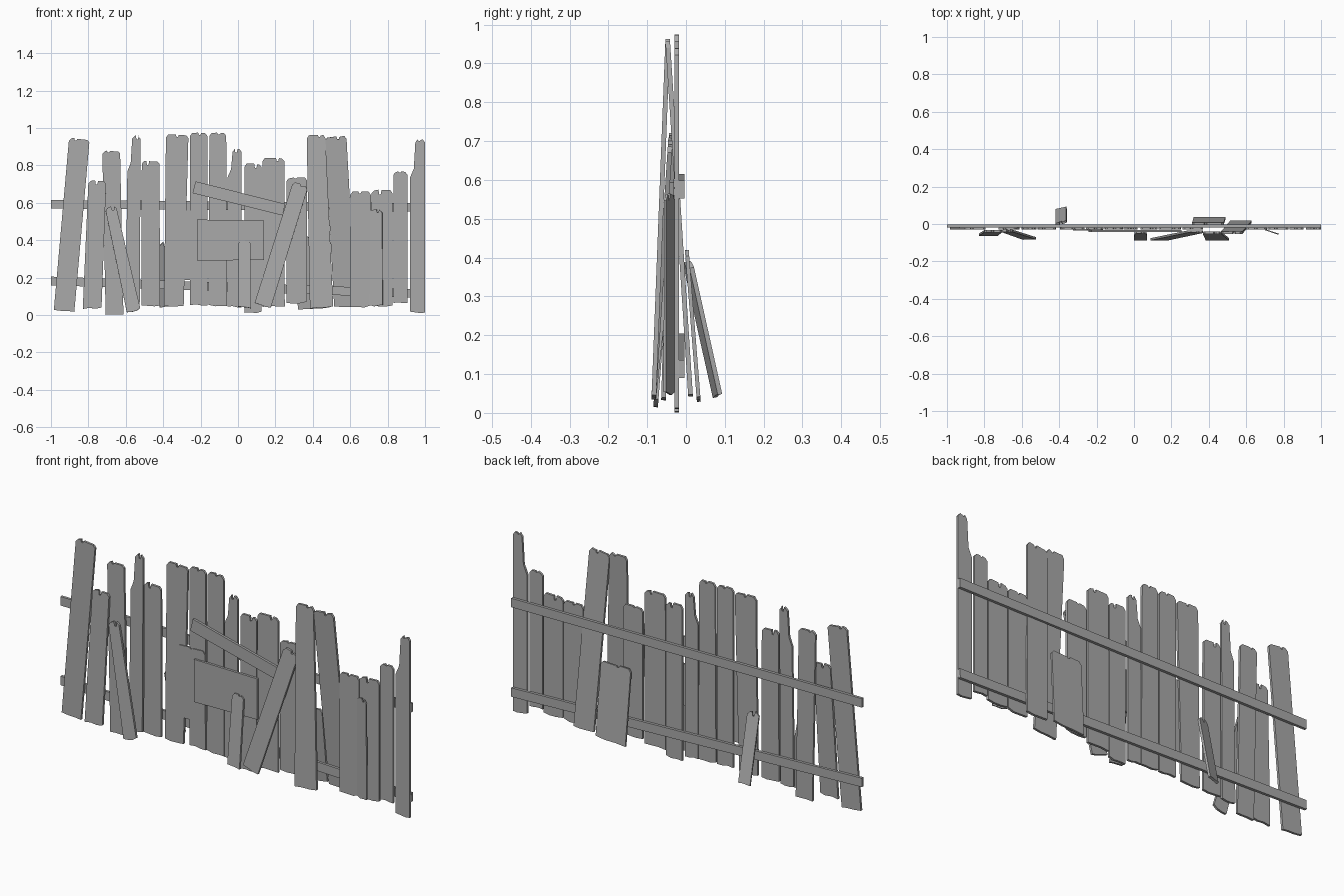
import bpy, bmesh, random
from mathutils import Vector

random.seed(4)
cube = bpy.data.objects.get("Cube")
if cube:
    bpy.data.objects.remove(cube)

# single weathered grey
grey = bpy.data.materials.new("weathered grey wood")
grey.use_nodes = True
tone = (0.4, 0.4, 0.4, 1)
grey.diffuse_color = tone
grey.node_tree.nodes["Principled BSDF"].inputs["Base Color"].default_value = tone

WALL = -0.024   # depth of the upright boards


def board(name, low, high, w0, w1, thick=0.012, twist=0.0, step=None, worn=True):
    """Flat board from low to high end; step = (height fraction, side) narrows the top."""
    low, high = Vector(low), Vector(high)
    along = (high - low).normalized()
    across = Vector((1, twist, 0))
    across = (across - along * across.dot(along)).normalized()
    if abs(along.x) > 0.8:
        across = along.cross(Vector((0, 1, 0))).normalized()
    normal = across.cross(along)
    length = (high - low).length
    a, b = w0 / 2, w1 / 2
    if not worn:
        outline = [(-a, 0), (a, 0), (b, length), (-b, length)]
    else:
        r = random.uniform
        c = 0.012
        # slightly uneven foot
        outline = [(-a, r(0, .01)), (-a * .3, r(0, .008)), (a * .4, r(0, .008)), (a, r(0, .012))]
        left, right = -b, b
        if step:
            f, side = step
            if side > 0:
                right = b * 0.3
                outline += [(b, length * f), (b * 0.5, length * (f + .05))]
            else:
                left = -b * 0.3
        # worn top with clipped corners and a small split
        w = right - left
        n = left + w * r(.3, .7)
        d = r(.006, .025)
        outline += [(right, length - c * 1.5), (right - c, length - r(0, .006)),
                    (n + .008, length - r(0, .005)), (n + .004, length - d),
                    (n - .004, length - d), (n - .008, length),
                    (left + c, length - r(0, .006)), (left, length - c * 1.5)]
        if step and step[1] < 0:
            outline += [(-b * 0.5, length * (step[0] + .05)), (-b, length * step[0])]
    bm = bmesh.new()
    verts = [bm.verts.new(low + across * u + along * v - normal * thick / 2) for u, v in outline]
    face = bm.faces.new(verts)
    new = bmesh.ops.extrude_face_region(bm, geom=[face])["geom"]
    bmesh.ops.translate(bm, vec=normal * thick,
                        verts=[g for g in new if isinstance(g, bmesh.types.BMVert)])
    bmesh.ops.recalc_face_normals(bm, faces=bm.faces)
    mesh = bpy.data.meshes.new(name)
    bm.to_mesh(mesh)
    bm.free()
    mesh.materials.append(grey)
    obj = bpy.data.objects.new(name, mesh)
    bpy.context.collection.objects.link(obj)
    return obj


# upright boards: foot x, top x, foot z, top z, foot width, top width, step
uprights = [
    (-.93, -.848, .02, .945, .11, .11, None),
    (-.66, -.678, 0, .88, .095, .095, None),
    (-.563, -.555, .04, .96, .075, .07, (.79, -1)),
    (-.467, -.467, .045, .825, .1, .095, None),
    (-.343, -.325, .04, .965, .105, .12, None),
    (-.21, -.21, .05, .975, .093, .093, None),
    (-.108, -.108, .045, .975, .1, .09, None),
    (-.018, -.018, .04, .89, .075, .075, (.82, -1)),
    (.08, .08, .01, .81, .092, .092, None),
    (.19, .19, .04, .84, .12, .118, None),
    (.315, .315, .06, .735, .11, .11, None),
    (.655, .655, .04, .66, .11, .11, None),
    (.77, .77, .045, .67, .11, .11, None),
    (.868, .868, .06, .768, .075, .075, None),
    (.96, .96, .01, .94, .08, .08, (.78, -1)),
]
for i, (x0, x1, z0, z1, w0, w1, step) in enumerate(uprights, 1):
    board(f"upright_board_{i}", (x0, WALL, z0), (x1, WALL, z1), w0, w1, step=step)

# two rails along the back
board("upper_rail", (-1, -.011, .592), (1, -.011, .575), .046, .046, .014, worn=False)
board("lower_rail", (-1, -.011, .182), (1, -.011, .113), .046, .046, .014, worn=False)

# loose boards leaning on the front
board("leaning_board_left", (-.78, -.058, .03), (-.752, -.038, .72), .1, .095)
board("leaning_strip_left", (-.557, -.078, .018), (-.682, -.036, .58), .075, .06)
board("leaning_board_middle", (.13, -.083, .045), (.335, -.04, .7), .09, .085)
board("short_leaning_board", (.035, -.083, .035), (.035, -.045, .4), .07, .065)
board("tall_leaning_board", (.447, -.083, .035), (.417, -.047, .962), .125, .1)
board("short_upright_board", (.738, -.043, .045), (.738, -.043, .565), .075, .07, .006, twist=-.33)

# boards nailed across the front
board("slanted_cross_board", (-.235, -.037, .683), (.245, -.037, .563), .065, .063, worn=False)
board("wide_patch_board", (-.22, -.038, .4), (.14, -.038, .4), .22, .21, worn=False)
board("upright_patch_board", (-.245, -.03, .18), (-.245, -.03, .56), .16, .16, .008)

# crossing board that ends behind the wall, and loose boards at the back
board("crossing_board", (.572, .012, .04), (.522, -.047, .955), .115, .115)
board("rear_patch_board", (.405, .033, .03), (.395, .002, .42), .17, .17, .01)
board("rear_prop_stick", (-.39, .082, .04), (-.39, .004, .39), .06, .06, twist=.25)
